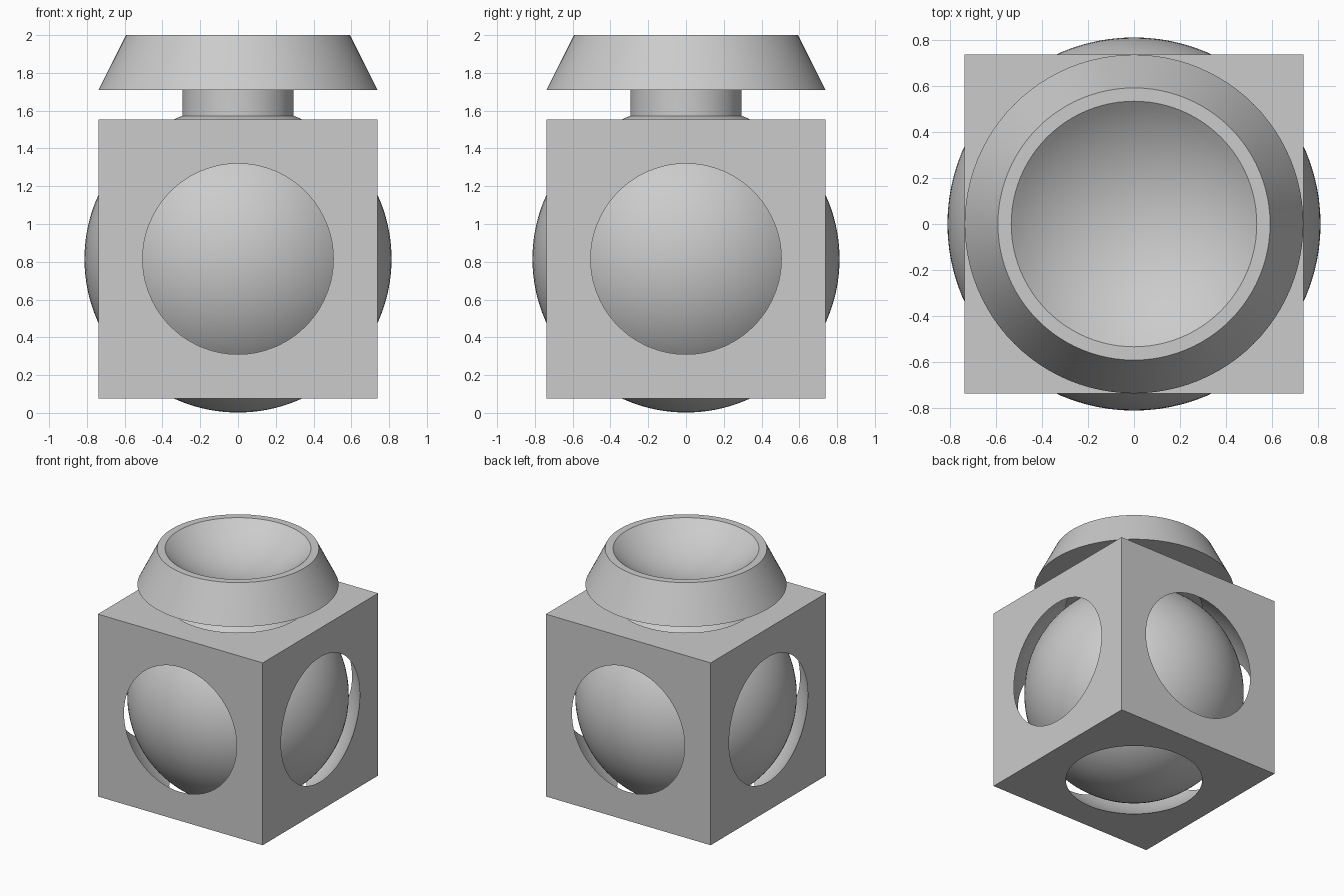
import bpy, bmesh, math

old = bpy.data.objects.get("Cube")
if old:
    bpy.data.objects.remove(old, do_unlink=True)

R, H, C = 0.813, 0.738, 0.815       # ball radius, cube half size, centre height
HOLE = 0.505                         # radius of the round openings
BOWL = 0.535                         # radius of the bowl mouth

grey = bpy.data.materials.new("light grey")
grey.use_nodes = True
grey.diffuse_color = (0.6, 0.6, 0.6, 1)
grey.node_tree.nodes["Principled BSDF"].inputs["Base Color"].default_value = (0.6, 0.6, 0.6, 1)


def make(name, bm):
    bmesh.ops.recalc_face_normals(bm, faces=bm.faces)
    mesh = bpy.data.meshes.new(name)
    bm.to_mesh(mesh)
    bm.free()
    mesh.materials.append(grey)
    ob = bpy.data.objects.new(name, mesh)
    bpy.context.collection.objects.link(ob)
    return ob


def smooth(ob):
    bpy.ops.object.select_all(action="DESELECT")
    ob.select_set(True)
    bpy.context.view_layer.objects.active = ob
    bpy.ops.object.shade_smooth_by_angle(angle=math.radians(25))


def sphere(name, radius):
    bm = bmesh.new()
    bmesh.ops.create_uvsphere(bm, u_segments=96, v_segments=64, radius=radius)
    ob = make(name, bm)
    ob.location.z = C
    return ob


def lathe(name, profile, steps=96):
    bm = bmesh.new()
    verts = [bm.verts.new((r, 0, z)) for r, z in profile]
    edges = [bm.edges.new(pair) for pair in zip(verts, verts[1:])]
    bmesh.ops.spin(bm, geom=verts + edges, cent=(0, 0, 0), axis=(0, 0, 1),
                   angle=math.tau, steps=steps)
    bmesh.ops.remove_doubles(bm, verts=bm.verts, dist=1e-5)
    return make(name, bm)


# Cube frame hollowed by a sphere that breaks through all six faces
bm = bmesh.new()
bmesh.ops.create_cube(bm, size=2 * H)
frame = make("cube_frame", bm)
frame.location.z = C
cutter = sphere("cavity_cutter", math.hypot(H, HOLE))
cutter.hide_render = True
cut = frame.modifiers.new("cavity", "BOOLEAN")
cut.operation, cut.solver, cut.object = "DIFFERENCE", "EXACT", cutter
bpy.ops.object.select_all(action="DESELECT")
frame.select_set(True)
bpy.context.view_layer.objects.active = frame
bpy.ops.object.modifier_apply(modifier="cavity")
bpy.data.objects.remove(cutter, do_unlink=True)
smooth(frame)

# Loose ball held inside the frame
smooth(sphere("inner_ball", R))

# Neck rising from the ball
smooth(lathe("neck", [(0, 1.56), (0.295, 1.56), (0.295, 1.72), (0, 1.72)]))

# Tapered cup with a shallow spherical bowl
zc = 2 + math.sqrt(R * R - BOWL * BOWL)
a = math.asin(BOWL / R)
bowl = [(R * math.sin(a * i / 16), zc - R * math.cos(a * i / 16)) for i in range(16, -1, -1)]
smooth(lathe("cup", [(0, 1.71), (0.738, 1.71), (0.593, 2.0)] + bowl))
